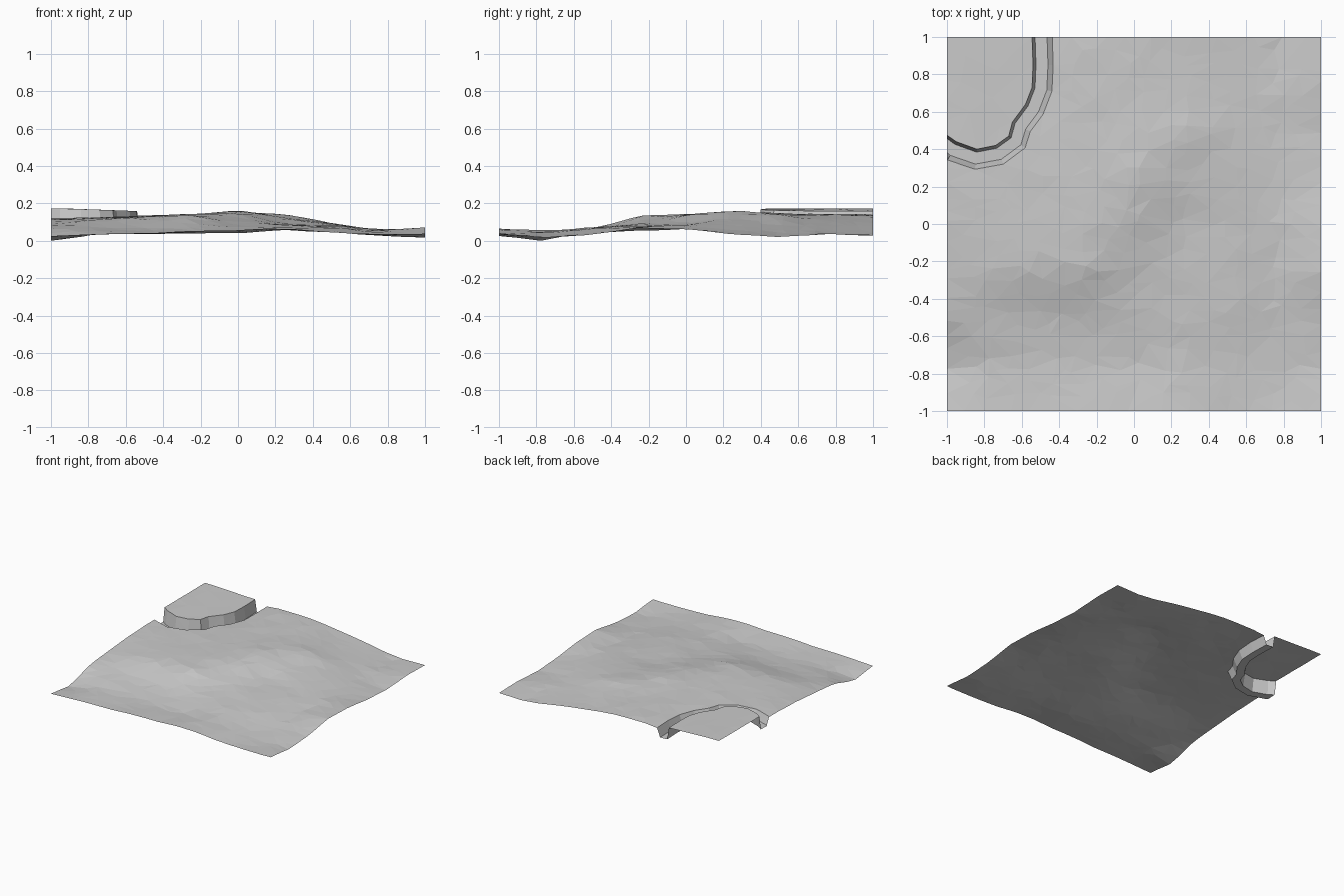
import bpy, bmesh, math, random
from mathutils import Vector, noise
from mathutils.geometry import delaunay_2d_cdt

if "Cube" in bpy.data.objects:
    bpy.data.objects.remove(bpy.data.objects["Cube"])

random.seed(4)

# coarse heights in hundredths, rows from y=1 down to y=-1, columns x=-1..1
ROWS = [
    (13, 13, 13, 15, 14, 11, 7, 3, 4),
    (13, 13, 13, 15, 14.5, 12, 8, 4.5, 4.5),
    (13, 13, 13.5, 14.5, 15.5, 15, 10, 5, 2.5),
    (12.5, 13, 14, 15, 17, 13, 10, 6.5, 4),
    (12, 13, 14, 15, 14.5, 10, 9, 7, 7),
    (10, 12, 13, 14, 10, 9, 8.5, 6, 7.5),
    (7.5, 7, 6.5, 7, 7.5, 8, 7, 4.5, 4),
    (0.5, 4, 4, 4, 4.5, 6, 5, 3, 2),
    (3, 4, 4.5, 6, 6, 7.5, 5, 4, 4.5)]


def ground(x, y):
    u, v = (x + 1) * 4, (1 - y) * 4
    i, j = min(int(u), 7), min(int(v), 7)
    fu, fv = u - i, v - j
    top = ROWS[j][i] * (1 - fu) + ROWS[j][i + 1] * fu
    low = ROWS[j + 1][i] * (1 - fu) + ROWS[j + 1][i + 1] * fu
    bump = noise.noise(Vector((x * 4, y * 6, 3.3))) * 0.005
    return (top * (1 - fv) + low * fv) / 100 + bump


def plateau(x, y):
    return min(0.178, 0.163 + 0.035 * max(0, -x - 0.5))


# plateau edge, then rings offset outwards: cliff foot, ditch floor edge, rim
EDGE = [Vector(p) for p in ((-1, .475), (-.95, .44), (-.84, .40), (-.74, .42), (-.67, .47),
                            (-.65, .545), (-.58, .64), (-.545, .73), (-.54, .85), (-.545, 1))]


def offset(d):
    out = []
    for k, p in enumerate(EDGE):
        t = (EDGE[min(k + 1, len(EDGE) - 1)] - EDGE[max(k - 1, 0)]).normalized()
        q = p + Vector((t.y, -t.x)) * d
        if k == 0:
            q = Vector((-1, p.y - d * 1.15))
        elif k == len(EDGE) - 1:
            q = Vector((p.x + d, 1))
        out.append(q)
    return out


def inside(p, poly):
    hit = False
    for a, b in zip(poly, poly[1:] + poly[:1]):
        if (a.y > p.y) != (b.y > p.y) and p.x < (b.x - a.x) * (p.y - a.y) / (b.y - a.y) + a.x:
            hit = not hit
    return hit


pts, zs, edges = [], [], []
for d, height in ((0, plateau), (.016, lambda x, y: .066), (.08, lambda x, y: .064), (.108, ground)):
    start = len(pts)
    for p in offset(d):
        pts.append(p)
        zs.append(height(p.x, p.y))
    edges += [(k, k + 1) for k in range(start, len(pts) - 1)]

# scattered points over the ground and the plateau top
corner = Vector((-1.1, 1.1))
closed = lambda d: offset(d) + [Vector((offset(d)[-1].x, 1.1)), corner, Vector((-1.1, offset(d)[0].y))]
outer, inner = closed(.135), closed(-.03)
NX, NY = 17, 26
for j in range(NY + 1):
    for i in range(NX + 1):
        x, y = -1 + 2 * i / NX, -1 + 2 * j / NY
        if 0 < i < NX:
            x += random.uniform(-.045, .045)
        if 0 < j < NY:
            y += random.uniform(-.028, .028)
        p = Vector((x, y))
        probe = p * .999
        if inside(probe, inner):
            if (i + j) % 2 and 0 < i and j < NY:
                continue
            z = plateau(x, y) + random.uniform(-.001, .001)
        elif inside(probe, outer):
            continue
        else:
            z = ground(x, y)
        pts.append(p)
        zs.append(z)

# triangulate into one sheet
res = delaunay_2d_cdt(pts, edges, [], 0, 1e-5)
low = min(zs)
bm = bmesh.new()
vs = [bm.verts.new((co.x, co.y, zs[src[0]] - low)) for co, src in zip(res[0], res[3])]
for f in res[2]:
    bm.faces.new([vs[k] for k in f])
for f in bm.faces:
    if f.normal.z < 0 or f.calc_area() and (f.normal_update() or f.normal.z < 0):
        f.normal_flip()
me = bpy.data.meshes.new("terrain")
bm.to_mesh(me)
bm.free()

mat = bpy.data.materials.new("light grey")
mat.diffuse_color = (0.6, 0.6, 0.6, 1)
mat.use_nodes = True
mat.node_tree.nodes["Principled BSDF"].inputs["Base Color"].default_value = mat.diffuse_color
me.materials.append(mat)
bpy.context.collection.objects.link(bpy.data.objects.new("terrain", me))
